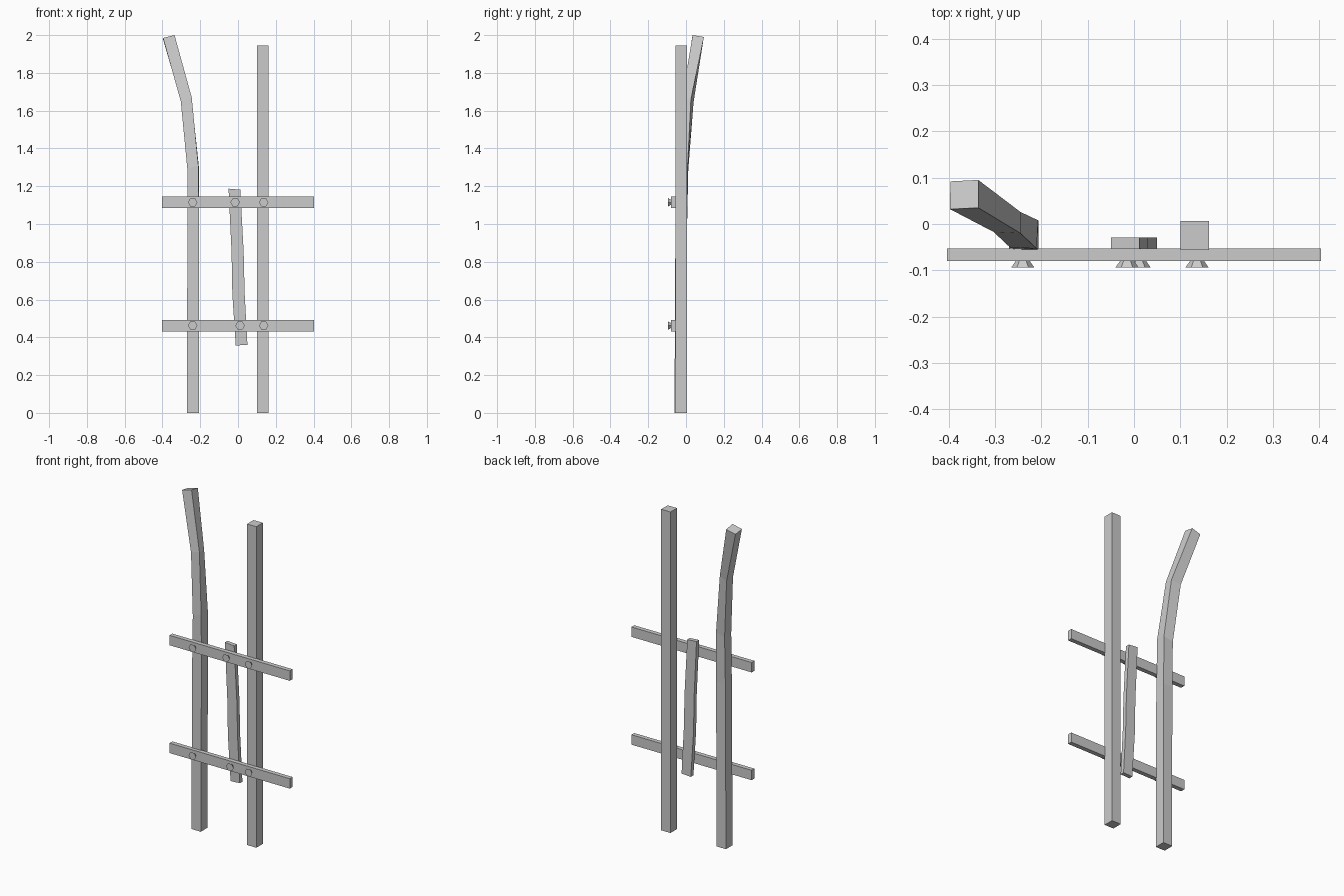
import bpy, bmesh, math
from mathutils import Matrix

if "Cube" in bpy.data.objects:
    bpy.data.objects.remove(bpy.data.objects["Cube"])


def finish(bm, name):
    bmesh.ops.recalc_face_normals(bm, faces=bm.faces)
    mesh = bpy.data.meshes.new(name)
    bm.to_mesh(mesh)
    bm.free()
    obj = bpy.data.objects.new(name, mesh)
    bpy.context.collection.objects.link(obj)
    return obj


def loft(name, rings):
    """Skin a stack of four-cornered rings and cap both ends."""
    bm = bmesh.new()
    loops = [[bm.verts.new(c) for c in ring] for ring in rings]
    for a, b in zip(loops, loops[1:]):
        for i in range(4):
            j = (i + 1) % 4
            bm.faces.new((a[i], a[j], b[j], b[i]))
    bm.faces.new(loops[0])
    bm.faces.new(loops[-1])
    return finish(bm, name)


def rect(x0, x1, y0, y1, z_left, z_right=None):
    zr = z_left if z_right is None else z_right
    return [(x0, y0, z_left), (x1, y0, zr), (x1, y1, zr), (x0, y1, z_left)]


def box(name, x0, x1, y0, y1, z0, z1):
    return loft(name, [rect(x0, x1, y0, y1, z0), rect(x0, x1, y0, y1, z1)])


def bolt(name, x, z):
    """Hexagonal head, flaring towards the front."""
    bm = bmesh.new()
    bmesh.ops.create_cone(bm, cap_ends=True, segments=6, radius1=0.014,
                          radius2=0.025, depth=0.016)
    bm.transform(Matrix.Translation((x, -0.086, z))
                 @ Matrix.Rotation(math.pi / 2, 4, 'X')
                 @ Matrix.Rotation(math.pi / 2 + math.pi / 6, 4, 'Z'))
    # place hexagon points on the left and right
    v = max(bm.verts, key=lambda p: p.co.x)
    if v.co.x - x < 0.0245:
        bm.transform(Matrix.Translation((x, 0, z)) @ Matrix.Rotation(math.pi / 6, 4, 'Y')
                     @ Matrix.Translation((-x, 0, -z)))
    return finish(bm, name)


# Straight right post
box("straight_post", 0.10, 0.162, -0.056, 0.006, 0, 1.945)

# Left post, bending outwards and back near the top
loft("bent_post", [
    rect(-0.27, -0.207, -0.061, 0.003, 0),
    rect(-0.268, -0.206, -0.056, 0.006, 1.0),
    [(-0.268, -0.05, 1.29), (-0.21, -0.053, 1.31),
     (-0.207, 0.008, 1.30), (-0.267, 0.012, 1.285)],
    [(-0.303, -0.017, 1.65), (-0.245, -0.02, 1.67),
     (-0.245, 0.026, 1.66), (-0.30, 0.04, 1.645)],
    [(-0.397, 0.032, 1.985), (-0.336, 0.035, 2.0),
     (-0.336, 0.095, 1.99), (-0.396, 0.092, 1.975)],
])

# Short crooked slat in the middle
loft("short_slat", [rect(x0, x1, -0.054, -0.029, zl, zr) for x0, x1, zl, zr in [
    (-0.012, 0.05, 0.357, 0.36),
    (-0.03, 0.035, 0.63, 0.635),
    (-0.034, 0.03, 0.85, 0.85),
    (-0.05, 0.012, 1.187, 1.182),
]])

# Cross rails with three bolts each
for level, z, slat_x in (("lower", 0.462, 0.011), ("upper", 1.115, -0.015)):
    box(level + "_rail", -0.403, 0.403, -0.08, -0.053, z - 0.03, z + 0.03)
    for part, x in (("left", -0.24), ("middle", slat_x), ("right", 0.136)):
        bolt(f"{level}_{part}_bolt", x, z)
